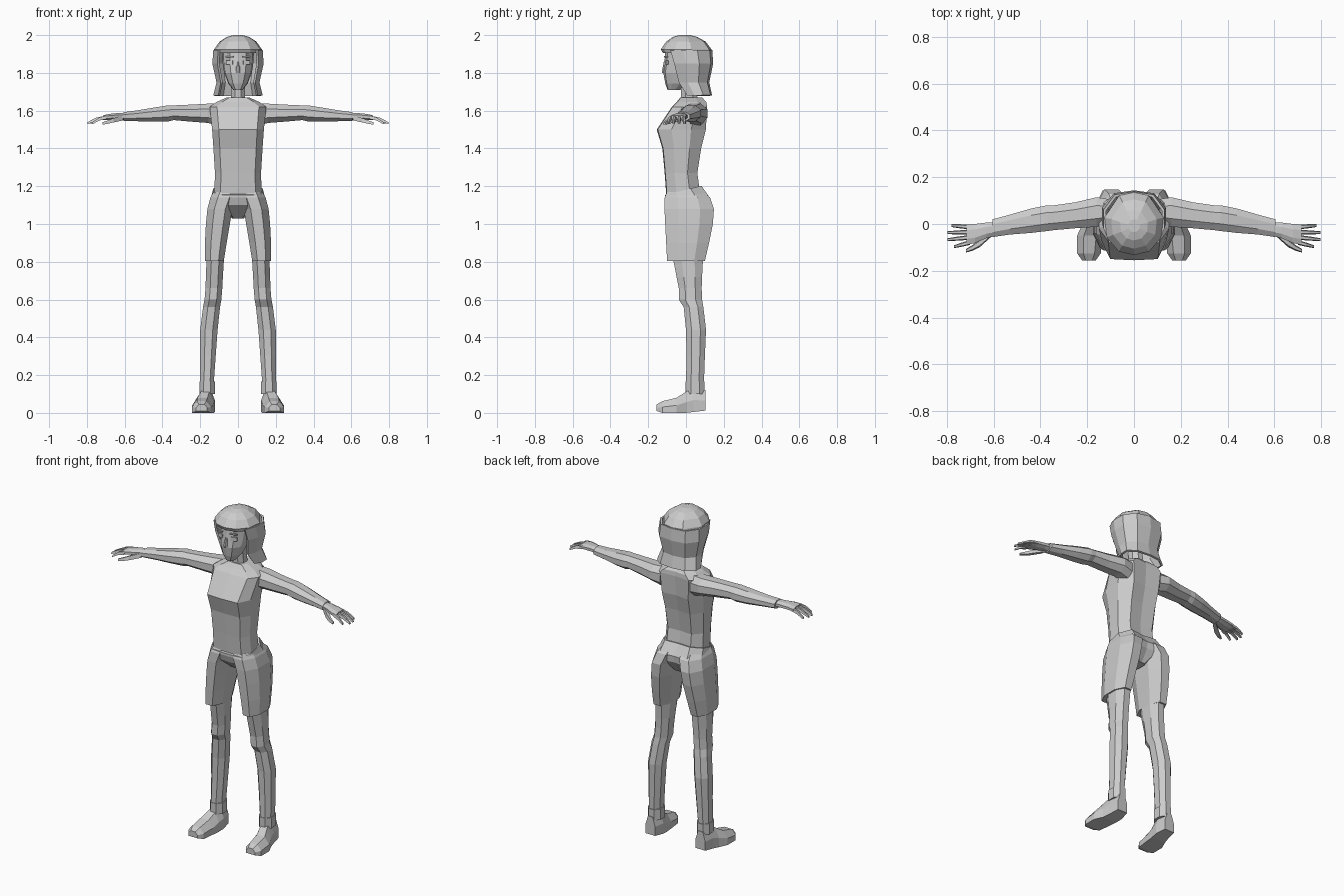
import bpy
import bmesh
from mathutils import Vector, Matrix

if "Cube" in bpy.data.objects:
    bpy.data.objects.remove(bpy.data.objects["Cube"], do_unlink=True)

# One plain grey for the whole figure
grey = bpy.data.materials.new("plain_grey")
grey.use_nodes = True
COLOUR = (0.6, 0.6, 0.6, 1.0)
grey.diffuse_color = COLOUR
for node in grey.node_tree.nodes:
    if node.type == "BSDF_PRINCIPLED":
        node.inputs["Base Color"].default_value = COLOUR


def mirrored_section(half):
    """Complete a right-hand outline, running front to back, with its mirror."""
    other = [(1 - u, v) for u, v in reversed(half) if u != 0.5]
    return half + other


# Cross-sections inside a unit box
LIMB = mirrored_section([(0.72, 0), (1, 0.28), (1, 0.72), (0.72, 1)])
TRUNK = mirrored_section([(0.5, 0), (0.87, 0.02), (1, 0.3), (1, 0.7), (0.82, 1), (0.5, 0.96)])
SKULL = mirrored_section([(0.5, 0), (0.76, 0.06), (0.96, 0.28), (1, 0.6), (0.75, 0.95), (0.5, 1)])
SHOE = mirrored_section([(1, 0), (1, 0.5), (0.74, 1)])
DIGIT = mirrored_section([(1, 0.1), (0.8, 1)])
CURTAIN = [(0.9, 0), (1, 0.3), (1, 0.65), (0.82, 0.94), (0.5, 1),
           (0.18, 0.94), (0, 0.65), (0, 0.3), (0.1, 0)]

# How (position, a, b) maps to x, y, z for each loft axis
ORDER = {"z": lambda p, a, b: Vector((a, b, p)),
         "x": lambda p, a, b: Vector((p, a, b)),
         "y": lambda p, a, b: Vector((a, p, b))}


def finish(name, bm):
    bmesh.ops.recalc_face_normals(bm, faces=bm.faces)
    mesh = bpy.data.meshes.new(name)
    bm.to_mesh(mesh)
    bm.free()
    mesh.materials.append(grey)
    obj = bpy.data.objects.new(name, mesh)
    bpy.context.collection.objects.link(obj)
    return obj


def loft(name, axis, rows, section=LIMB, side=1, closed=True):
    """Skin rows of (position, a_min, a_max, b_min, b_max[, slant])."""
    bm = bmesh.new()
    rings = []
    for pos, a0, a1, b0, b1, *slant in rows:
        ring = []
        for u, v in section:
            b = b0 + (b1 - b0) * v
            shift = slant[0] * b if slant else 0
            co = ORDER[axis](pos + shift, a0 + (a1 - a0) * u, b)
            co.x *= side
            ring.append(bm.verts.new(co))
        rings.append(ring)
    count = len(section)
    for low, high in zip(rings, rings[1:]):
        for i in range(count if closed else count - 1):
            j = (i + 1) % count
            bm.faces.new((low[i], low[j], high[j], high[i]))
    if closed:
        bm.faces.new(rings[0])
        bm.faces.new(rings[-1])
    return finish(name, bm)


def centred(rows):
    """Expand (z, half_width, front, back) rows for parts on the middle line."""
    return [(r[0], -r[1], r[1], *r[2:]) for r in rows]


def plate(name, size, place, turn):
    bm = bmesh.new()
    bmesh.ops.create_cube(bm, size=1)
    bm.transform(Matrix.Translation(place) @ Matrix.Rotation(turn, 4, "Z")
                 @ Matrix.Diagonal((*size, 1)))
    return finish(name, bm)


# Sleeveless top
loft("top", "z", centred([
    (1.16, .125, -.105, .075), (1.27, .122, -.113, .06), (1.4, .13, -.125, .08),
    (1.5, .137, -.155, .105), (1.62, .15, -.075, .112), (1.645, .115, -.05, .108),
    (1.67, .06, -.03, .085)]), TRUNK)

# Neck
loft("neck", "z", centred([
    (1.6, .055, -.03, .08), (1.67, .038, -.025, .06), (1.76, .036, -.03, .05)]))

# Head, nose and eyes
loft("head", "z", centred([
    (1.71, .025, -.098, -.03), (1.745, .052, -.11, .02), (1.8, .073, -.12, .06),
    (1.84, .08, -.116, .09), (1.88, .083, -.112, .1), (1.94, .085, -.108, .1)]), SKULL)
loft("nose", "z", centred([
    (1.8, .012, -.126, -.1), (1.81, .012, -.128, -.1), (1.86, .006, -.117, -.1)]))
for side, label in ((1, "left"), (-1, "right")):
    plate(label + "_eye", (.036, .008, .022), (side * .045, -.103, 1.855), side * .3)
    plate(label + "_brow", (.042, .009, .007), (side * .045, -.107, 1.885), side * .3)

# Hair: crown over the forehead, curtain round the sides and back
loft("hair_crown", "z", centred([
    (1.905, .126, -.122, .135), (1.925, .126, -.133, .135), (1.965, .098, -.105, .105),
    (1.99, .06, -.07, .06), (2, .025, -.035, .02)]), SKULL)
curtain = loft("hair_curtain", "z", centred([
    (1.68, .125, .01, .132), (1.75, .108, -.035, .117), (1.85, .13, -.06, .138),
    (1.92, .125, -.08, .133)]), CURTAIN, closed=False)
shell = curtain.modifiers.new("thickness", "SOLIDIFY")
shell.thickness = 0.012
shell.offset = 0

# Shorts body, bridging both legs
loft("shorts_waist", "z", centred([
    (1.03, .03, -.02, .07), (1.1, .1, -.1, .12), (1.14, .143, -.112, .125),
    (1.182, .131, -.112, .082, .25)]), TRUNK)

for side, label in ((1, "left"), (-1, "right")):
    # Shorts leg
    loft(label + "_shorts_leg", "z", [
        (.805, .075, .175, -.1, .1), (.9, .06, .175, -.105, .122),
        (1.0, .043, .17, -.11, .142), (1.08, .03, .162, -.114, .148),
        (1.14, .006, .146, -.113, .128), (1.17, .006, .13, -.1, .09)], side=side)

    # Leg with knee and calf
    loft(label + "_leg", "z", [
        (.1, .125, .2, .0, .095), (.16, .128, .2, .0, .095), (.3, .118, .2, .003, .1),
        (.44, .108, .2, .0, .106), (.56, .095, .185, -.012, .092),
        (.6, .088, .177, -.038, .085), (.66, .083, .172, -.038, .083),
        (.72, .08, .17, -.05, .085), (.85, .072, .165, -.075, .092)], side=side)

    # Ankle cuff and shoe
    loft(label + "_ankle_cuff", "z", [
        (.1, .122, .205, -.003, .099), (.165, .122, .205, -.003, .099)], side=side)
    loft(label + "_shoe", "y", [
        (-.155, .163, .222, .01, .045), (-.125, .142, .243, .0, .062),
        (-.05, .133, .243, .0, .08), (.0, .128, .22, .0, .112),
        (.04, .123, .21, .005, .13), (.102, .135, .2, .012, .12)], SHOE, side)

    # Arm
    loft(label + "_arm", "x", [
        (.1, .0, .105, 1.52, 1.64), (.16, -.012, .114, 1.535, 1.637),
        (.25, -.018, .093, 1.542, 1.632), (.34, -.026, .08, 1.55, 1.628),
        (.37, -.03, .08, 1.543, 1.628), (.44, -.038, .066, 1.542, 1.617),
        (.53, -.045, .04, 1.544, 1.602), (.605, -.056, .02, 1.544, 1.592)], side=side)

    # Hand
    loft(label + "_hand", "x", [
        (.58, -.048, .008, 1.55, 1.588), (.63, -.06, .006, 1.552, 1.588),
        (.68, -.082, .0, 1.55, 1.583), (.715, -.088, -.002, 1.55, 1.575)], side=side)
    loft(label + "_thumb", "x", [
        (.61, -.055, -.03, 1.545, 1.575), (.66, -.1, -.065, 1.535, 1.56),
        (.69, -.114, -.09, 1.528, 1.548), (.718, -.122, -.107, 1.525, 1.538)],
        DIGIT, side)

    # Fingers, fanned slightly and drooping to the tips
    names = ("little", "ring", "middle", "index")
    for i, (finger, tip) in enumerate(zip(names, (.78, .797, .797, .77))):
        base_y, tip_y = -.013 - .022 * i, -.007 - .03 * i
        rows = []
        for t, half, drop in ((0, .01, 0), (.5, .009, .008), (1, .006, .03)):
            y = base_y + (tip_y - base_y) * t
            z = 1.563 - drop
            rows.append((.7 + (tip - .7) * t, y - half, y + half, z - half, z + half))
        loft(f"{label}_{finger}_finger", "x", rows, DIGIT, side)
